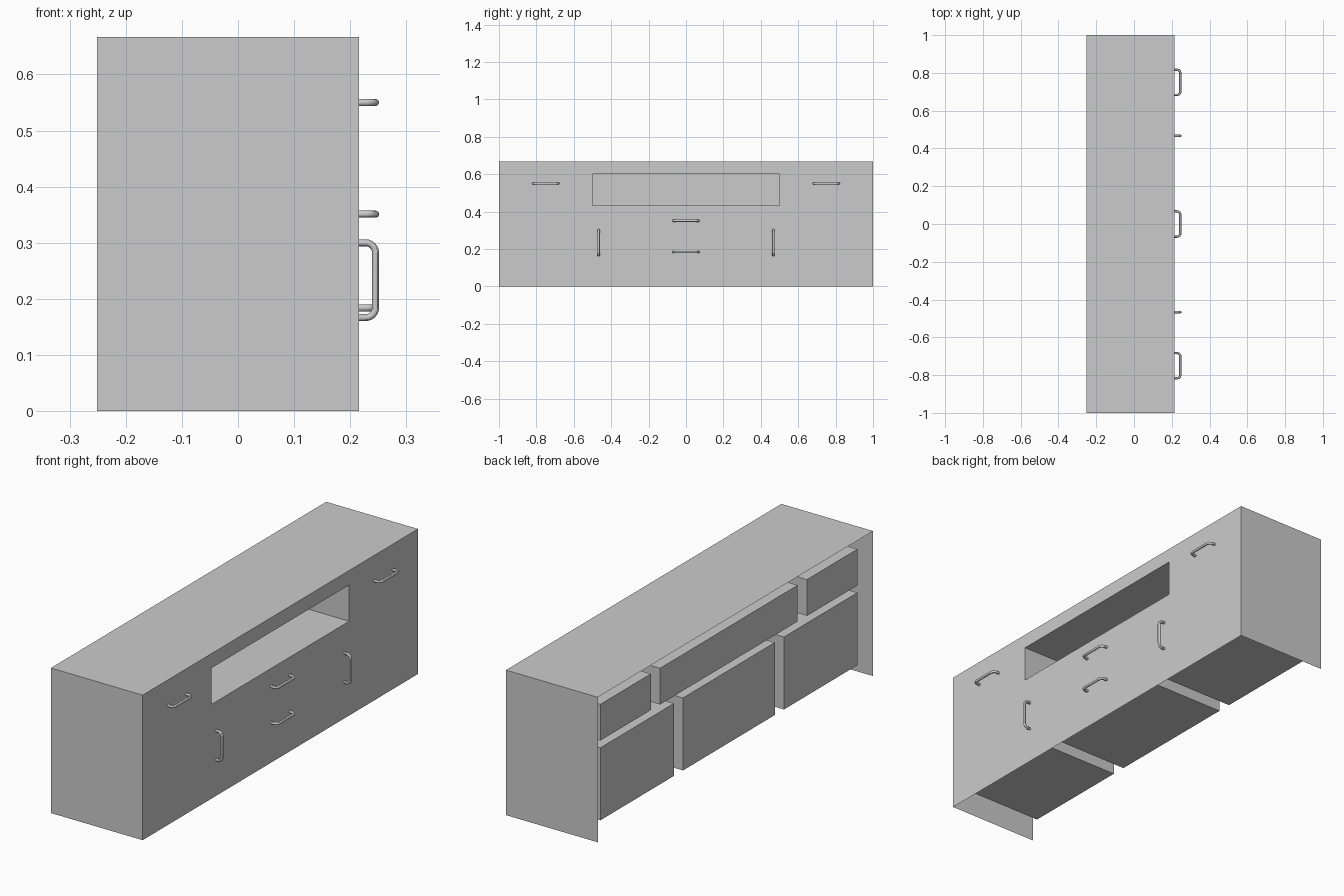
import bpy, bmesh
from math import sin, cos, pi

if "Cube" in bpy.data.objects:
    bpy.data.objects.remove(bpy.data.objects["Cube"])

U = 1 / 15                      # panel module
BACK, FRONT = -0.2515, 0.2152   # body depth in x
REC = BACK + U / 2              # back plane of the compartments
TOP = 10 * U


def mesh_object(name, quads):
    bm = bmesh.new()
    for q in quads:
        bm.faces.new([bm.verts.new(p) for p in q])
    bmesh.ops.remove_doubles(bm, verts=bm.verts, dist=1e-5)
    bmesh.ops.recalc_face_normals(bm, faces=bm.faces)
    me = bpy.data.meshes.new(name)
    bm.to_mesh(me)
    bm.free()
    ob = bpy.data.objects.new(name, me)
    bpy.context.collection.objects.link(ob)
    return ob


def rect_x(x, y0, y1, z0, z1):
    return [(x, y0, z0), (x, y1, z0), (x, y1, z1), (x, y0, z1)]


def rect_y(y, x0, x1, z0, z1):
    return [(x0, y, z0), (x1, y, z0), (x1, y, z1), (x0, y, z1)]


def rect_z(z, x0, x1, y0, y1):
    return [(x0, y0, z), (x1, y0, z), (x1, y1, z), (x0, y1, z)]


# outer shell: thin top, ends and front, open at back and bottom
NY, NZ0, NZ1 = 7.5 * U, 6.5 * U, 9 * U      # niche opening
ys, zs = [-1, -NY, NY, 1], [0, NZ0, NZ1, TOP]
shell = [rect_z(TOP, BACK, FRONT, ys[i], ys[i + 1]) for i in range(3)]
for y in (-1, 1):
    shell += [rect_y(y, BACK, FRONT, zs[j], zs[j + 1]) for j in range(3)]
shell += [rect_x(FRONT, ys[i], ys[i + 1], zs[j], zs[j + 1])
          for i in range(3) for j in range(3) if (i, j) != (1, 1)]
mesh_object("cabinet_shell", shell)


# compartments behind the front panel
def compartment(name, y0, y1, z0, z1):
    mesh_object(name, [rect_x(REC, y0, y1, z0, z1),
                       rect_y(y0, REC, FRONT, z0, z1), rect_y(y1, REC, FRONT, z0, z1),
                       rect_z(z0, REC, FRONT, y0, y1), rect_z(z1, REC, FRONT, y0, y1)])


compartment("open_niche", -NY, NY, NZ0, NZ1)
compartment("centre_drawer_box", -5 * U, 5 * U, U, 6 * U)
for side, s in (("left", -1), ("right", 1)):
    for part, inner, z0, z1 in (("cupboard_box", 6 * U, U, 6 * U),
                                ("drawer_box", 8.5 * U, NZ0, NZ1)):
        a, b = sorted((s * inner, s * 14 * U))
        compartment(f"{side}_{part}", a, b, z0, z1)


# bent tube handles
def handle(name, y, z, vertical=False):
    h, r, xo = U, 0.018, FRONT + 0.03
    half = [(FRONT, h)]
    for i in range(7):
        t = i * pi / 12
        half.append((xo - r + r * sin(t), h - r + r * cos(t)))
    path = half + [(x, -v) for x, v in reversed(half)]
    cu = bpy.data.curves.new(name, 'CURVE')
    cu.dimensions = '3D'
    cu.bevel_depth = 0.0062
    cu.bevel_resolution = 4
    sp = cu.splines.new('POLY')
    sp.points.add(len(path) - 1)
    for p, (x, v) in zip(sp.points, path):
        p.co = (x, y, z + v, 1) if vertical else (x, y + v, z, 1)
    ob = bpy.data.objects.new(name, cu)
    bpy.context.collection.objects.link(ob)
    bpy.ops.object.select_all(action='DESELECT')
    ob.select_set(True)
    bpy.context.view_layer.objects.active = ob
    bpy.ops.object.convert(target='MESH')
    bpy.ops.object.shade_smooth_by_angle()


handle("centre_handle_upper", 0, 0.351)
handle("centre_handle_lower", 0, 0.184)
for side, s in (("left", -1), ("right", 1)):
    handle(f"{side}_drawer_handle", s * 0.75, 0.55)
    handle(f"{side}_door_handle", s * 7 * U, 3.5 * U, vertical=True)
